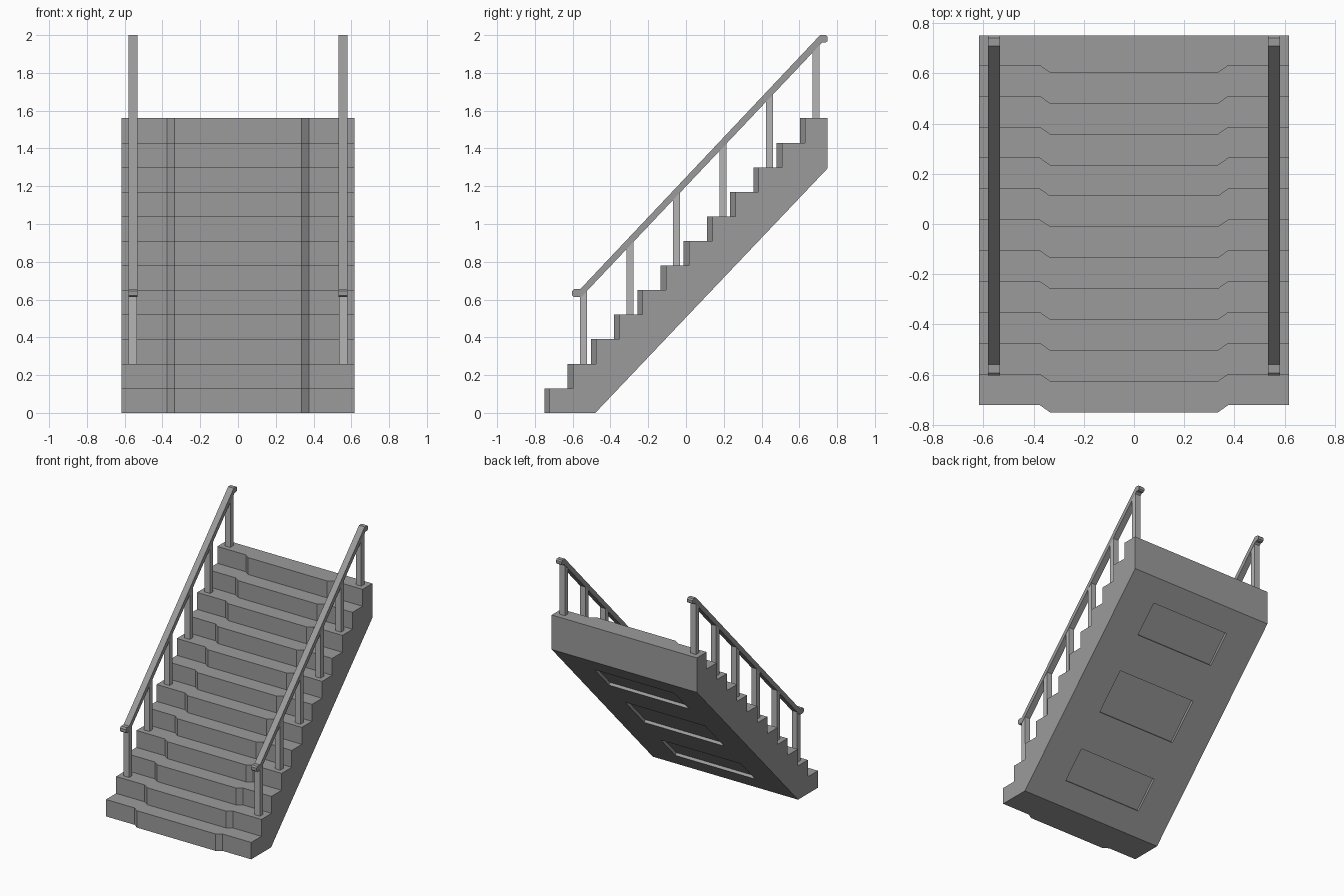
import bpy, bmesh, math

if "Cube" in bpy.data.objects:
    bpy.data.objects.remove(bpy.data.objects["Cube"])

STEPS, RISE, RUN = 12, 0.13, 0.123
HALF_W = 0.618
LOW, HIGH = (-0.48, 0.0), (0.75, 1.295)   # ends of the sloping underside (y, z)


def material(name, grey):
    mat = bpy.data.materials.new(name)
    mat.diffuse_color = (grey, grey, grey, 1)
    mat.use_nodes = True
    mat.node_tree.nodes["Principled BSDF"].inputs["Base Color"].default_value = mat.diffuse_color
    return mat


DARK = material("dark_grey", 0.33)
MID = material("mid_grey", 0.46)


def loft(name, sections):
    """Skin closed (y, z) profiles placed at successive x positions."""
    bm = bmesh.new()
    rings = [[bm.verts.new((x, y, z)) for y, z in pts] for x, pts in sections]
    n = len(rings[0])
    for a, b in zip(rings, rings[1:]):
        for i in range(n):
            j = (i + 1) % n
            bm.faces.new((a[i], a[j], b[j], b[i]))
    bm.faces.new(rings[0])
    bm.faces.new(rings[-1][::-1])
    bmesh.ops.recalc_face_normals(bm, faces=bm.faces)
    mesh = bpy.data.meshes.new(name)
    bm.to_mesh(mesh)
    bm.free()
    mesh.materials.append(DARK)
    obj = bpy.data.objects.new(name, mesh)
    bpy.context.collection.objects.link(obj)
    return obj


def box(name, loc, size, mat, rot_x=0.0):
    bpy.ops.mesh.primitive_cube_add(size=1, location=loc, rotation=(rot_x, 0, 0))
    obj = bpy.context.object
    obj.name = name
    obj.scale = size
    obj.data.materials.append(mat)
    return obj


def stair_profile(setback):
    pts = []
    for i in range(STEPS):
        y = -0.75 + i * RUN + setback
        pts += [(y, i * RISE), (y, (i + 1) * RISE)]
    return pts + [(0.75, STEPS * RISE), HIGH, LOW]


# Stair flight, with the middle of every step bulging forward
outer, inner = stair_profile(0.028), stair_profile(0.0)
stairs = loft("stair_flight", [
    (-HALF_W, outer), (-0.375, outer), (-0.335, inner),
    (0.335, inner), (0.375, outer), (HALF_W, outer)])

# Recessed panels in the underside
dy, dz = LOW[0] - HIGH[0], LOW[1] - HIGH[1]
length, angle = math.hypot(dy, dz), math.atan2(-dz, -dy)
for v0, v1 in ((0.10, 0.243), (0.404, 0.59), (0.755, 0.898)):
    v = (v0 + v1) / 2
    cutter = box("panel_cutter", (0, HIGH[0] + v * dy, HIGH[1] + v * dz),
                 (0.68, (v1 - v0) * length, 0.044), DARK, angle)
    cutter.hide_render = True
    mod = stairs.modifiers.new("recess", 'BOOLEAN')
    mod.operation, mod.solver, mod.object = 'DIFFERENCE', 'EXACT', cutter
    bpy.context.view_layer.objects.active = stairs
    bpy.ops.object.modifier_apply(modifier=mod.name)
    bpy.data.objects.remove(cutter)

# Handrails with blunt chamfered ends, and their posts
RAIL = [(-0.56, 0.655), (-0.593, 0.655), (-0.603, 0.645), (-0.603, 0.622),
        (-0.593, 0.613), (-0.555, 0.613), (0.72, 1.96), (0.738, 1.96),
        (0.75, 1.969), (0.75, 1.99), (0.741, 2.0), (0.71, 2.0)]
for side, sx in (("left", -1), ("right", 1)):
    x = sx * 0.557
    loft(f"{side}_handrail", [(x - 0.024, RAIL), (x + 0.024, RAIL)])
    for k in range(6):
        y = -0.542 + 0.246 * k
        base = RISE * 2 * (k + 1)
        top = 0.655 + (y + 0.56) * 1.059 - 0.024
        box(f"{side}_post_{k + 1}", (x, y, (base + top) / 2 - 0.005),
            (0.046, 0.038, top - base + 0.01), MID)
